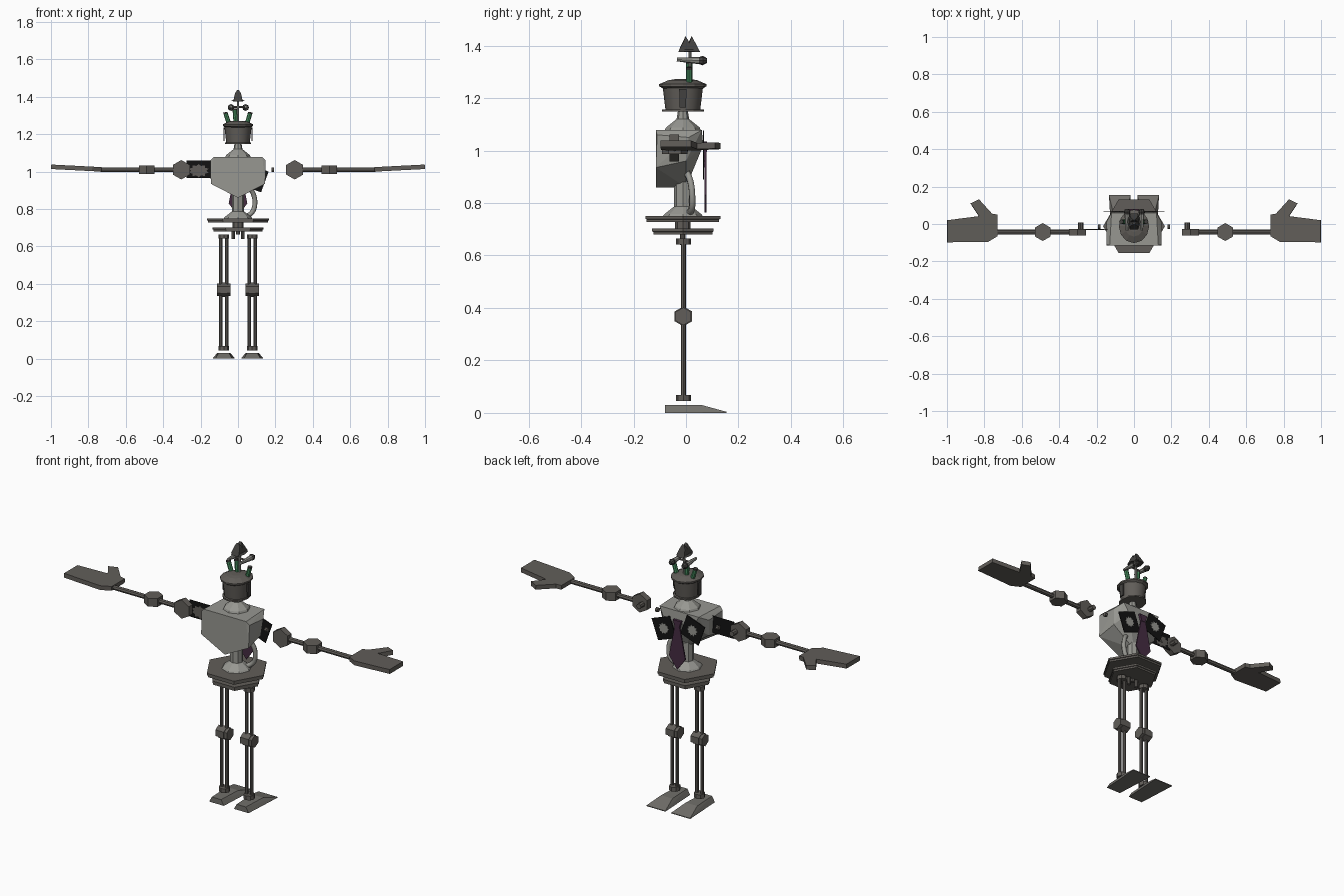
import bpy, bmesh, math
from mathutils import Vector

cube = bpy.data.objects.get("Cube")
if cube:
    bpy.data.objects.remove(cube, do_unlink=True)


def material(name, rgb):
    m = bpy.data.materials.new(name)
    m.use_nodes = True
    m.diffuse_color = (*rgb, 1)
    b = m.node_tree.nodes["Principled BSDF"]
    b.inputs["Base Color"].default_value = (*rgb, 1)
    b.inputs["Roughness"].default_value = 0.7
    return m


LIGHT = material("light steel", (0.31, 0.31, 0.285))
STEEL = material("worn steel", (0.12, 0.111, 0.1))
FOOT = material("foot steel", (0.165, 0.16, 0.145))
DARK = material("dark steel", (0.055, 0.053, 0.05))
BLACK = material("black panel", (0.006, 0.006, 0.006))
PURPLE = material("purple cloth", (0.06, 0.025, 0.055))
GREEN = material("green glass", (0.06, 0.26, 0.11))


def finish(name, bm, mat, smooth=False):
    bmesh.ops.recalc_face_normals(bm, faces=bm.faces)
    me = bpy.data.meshes.new(name)
    bm.to_mesh(me)
    bm.free()
    me.materials.append(mat)
    ob = bpy.data.objects.new(name, me)
    bpy.context.collection.objects.link(ob)
    if smooth:
        bpy.ops.object.select_all(action="DESELECT")
        ob.select_set(True)
        bpy.context.view_layer.objects.active = ob
        bpy.ops.object.shade_smooth_by_angle(angle=math.radians(40))


def rod(name, a, b, r1, mat, r2=None, n=8):
    """Prism or cone from point a to point b."""
    a, b = Vector(a), Vector(b)
    bm = bmesh.new()
    bmesh.ops.create_cone(bm, cap_ends=True, segments=n, radius1=r1,
                          radius2=r1 if r2 is None else r2, depth=(b - a).length)
    q = (b - a).to_track_quat("Z", "Y").to_matrix()
    for v in bm.verts:
        v.co = q @ v.co + (a + b) / 2
    finish(name, bm, mat)


def lathe(name, profile, mat, n=12, smooth=False, squash=1):
    """Turned solid about the body axis from (radius, height) pairs."""
    bm = bmesh.new()
    rings = [[bm.verts.new((r * squash * math.cos(math.tau * i / n),
                            Y + r * math.sin(math.tau * i / n), z))
              for i in range(n)] for r, z in profile]
    for lo, hi in zip(rings, rings[1:]):
        for i in range(n):
            j = (i + 1) % n
            bm.faces.new((lo[i], lo[j], hi[j], hi[i]))
    bm.faces.new(rings[0])
    bm.faces.new(rings[-1])
    finish(name, bm, mat, smooth)


def hull(name, points, mat):
    bm = bmesh.new()
    for p in points:
        bm.verts.new(p)
    bmesh.ops.convex_hull(bm, input=bm.verts)
    bmesh.ops.dissolve_limit(bm, angle_limit=0.02, verts=bm.verts, edges=bm.edges)
    finish(name, bm, mat)


def slab(name, outline, origin, u, v, thick, mat):
    """Flat outline extruded along the normal of the u, v plane."""
    u, v = Vector(u).normalized(), Vector(v).normalized()
    n = u.cross(v)
    bm = bmesh.new()
    f = bm.faces.new([bm.verts.new(Vector(origin) + u * x + v * y) for x, y in outline])
    for g in bmesh.ops.extrude_face_region(bm, geom=[f])["geom"]:
        if isinstance(g, bmesh.types.BMVert):
            g.co += n * thick
    finish(name, bm, mat)


def gear_outline(r, teeth=10):
    radii = [r * (1 if i % 2 else 0.75) for i in range(teeth * 2)]
    return [(q * math.cos(math.pi * i / teeth), q * math.sin(math.pi * i / teeth))
            for i, q in enumerate(radii)]


def both(points):
    return [(s * x, y, z) for x, y, z in points for s in (-1, 1)]


X, UP = Vector((1, 0, 0)), Vector((0, 0, 1))
Y = -0.012

# Torso and collar
hull("torso", both([(0.13, -0.115, 1.078), (0.12, 0.06, 1.078), (0.148, -0.11, 1.06),
                    (0.148, 0.01, 1.05), (0.145, -0.115, 0.935), (0.0, -0.115, 0.86),
                    (0.0, 0.0, 0.86), (0.09, 0.066, 1.02), (0.14, 0.0, 0.96)]), LIGHT)
lathe("collar", [(0.07, 1.075), (0.064, 1.088), (0.024, 1.12), (0.019, 1.15)], LIGHT, 8)

# Upright chest panels with gears, turned outward at the top
for s, z, label in ((1, 0.965, "left"), (-1, 1.0, "right")):
    c = Vector((s * 0.088, 0.064, z))
    a = math.radians(20 * s)
    u = X * -math.cos(a) + UP * math.sin(a)
    v = X * math.sin(a) + UP * math.cos(a)
    d = 0.059
    slab(label + "_chest_panel", [(-d, -d), (d, -d), (d, d), (-d, d)], c, u, v, 0.004, BLACK)
    slab(label + "_chest_gear", gear_outline(0.031), c + Vector((0, 0.004, 0)),
         u, v, 0.002, LIGHT)
    rod(label + "_shoulder_nub", (s * 0.178, -0.015, 1.01), (s * 0.193, -0.015, 1.01),
        0.012, STEEL)

# Patterned plate joining the right shoulder
slab("right_shoulder_plate", [(-0.07, -0.047), (0.07, -0.047), (0.07, 0.047), (-0.07, 0.047)],
     (-0.205, -0.028, 1.013), X, UP, 0.002, BLACK)
for y in (-0.028, -0.029):
    slab("right_shoulder_gear", [(x * 1.3, z * 0.85) for x, z in gear_outline(0.042)],
         (-0.21, y, 1.005), X, UP, 0.002, STEEL)

# Tie
slab("tie", [(-0.015, 1.0), (-0.05, 0.83), (0, 0.763), (0.05, 0.83), (0.015, 1.0)],
     (0, 0.078, 0), X, UP, 0.007, PURPLE)
slab("tie_knot", [(-0.012, 0.995), (-0.025, 1.035), (0.025, 1.035), (0.012, 0.995)],
     (0, 0.08, 0), X, UP, 0.014, PURPLE)

# Waist, spine and stepped hip plates
lathe("waist_cone", [(0.078, 0.748), (0.07, 0.758), (0.033, 0.787)], LIGHT, 8)
lathe("spine", [(0.033, 0.78), (0.033, 0.89)], LIGHT, 8)
lathe("upper_hip_plate", [(0.16, 0.728), (0.16, 0.738), (0.165, 0.739), (0.165, 0.75)], STEEL, 6)
lathe("hip_post", [(0.03, 0.69), (0.03, 0.735)], STEEL, 8)
lathe("lower_hip_plate", [(0.13, 0.68), (0.13, 0.69), (0.135, 0.691), (0.135, 0.702)], STEEL, 6)
for x in (-0.025, 0, 0.025):
    rod("hip_peg", (x, Y, 0.64 if x else 0.665), (x, Y, 0.685), 0.01, STEEL)

# Hose at the waist
curve = bpy.data.curves.new("waist_hose", "CURVE")
curve.dimensions = "3D"
curve.bevel_depth = 0.013
curve.bevel_resolution = 1
spline = curve.splines.new("NURBS")
path = [(0.055, 0.0, 0.92), (0.085, 0.02, 0.89), (0.1, 0.025, 0.82), (0.075, 0.025, 0.77),
        (0.04, 0.01, 0.76)]
spline.points.add(len(path) - 1)
for p, co in zip(spline.points, path):
    p.co = (*co, 1)
spline.use_endpoint_u = True
curve.materials.append(LIGHT)
bpy.context.collection.objects.link(bpy.data.objects.new("waist_hose", curve))

# Head
lathe("head", [(0.066, 1.152), (0.077, 1.245)], STEEL, 12, True, 0.95)
lathe("chin_rim", [(0.08, 1.148), (0.08, 1.156)], STEEL, 12, squash=0.86)
lathe("head_cap", [(0.074, 1.235), (0.09, 1.245), (0.09, 1.253), (0.055, 1.268), (0.03, 1.272)],
      STEEL, 12, squash=0.9)
for s in (-1, 1):
    slab("head_side_strip", [(-0.012, 1.165), (0.012, 1.165), (0.014, 1.235), (-0.014, 1.235)],
         (s * 0.071, Y, 0), (0, 1, 0), UP, s * 0.007, DARK)

# Glass tubes
for x, lean, top in ((-0.05, -0.016, 1.318), (-0.012, -0.005, 1.338), (0.05, 0.014, 1.318)):
    rod("glass_tube", (x, 0.012, 1.262), (x + lean, 0.012, top - 0.008), 0.012, GREEN)
    rod("tube_tip", (x + lean, 0.012, top - 0.009), (x + lean * 1.1, 0.012, top), 0.012, DARK)

# Eye stalk, eyes and hat
rod("eye_stalk", (0, 0.015, 1.265), (0, 0.015, 1.385), 0.006, LIGHT)
rod("eye_bar", (-0.04, 0.015, 1.345), (0.04, 0.015, 1.345), 0.005, STEEL)
for x in (-0.037, 0.041):
    rod("eye_tube", (x, -0.035, 1.347), (x, 0.05, 1.343), 0.007, LIGHT, 0.014)
    rod("eye_bulb", (x, 0.048, 1.343), (x, 0.064, 1.343), 0.013, DARK, 0.018)
    rod("eye_lens", (x, 0.064, 1.343), (x, 0.08, 1.343), 0.018, DARK, 0.009)
hull("hat_brim", both([(0.022, -0.03, 1.375), (0.036, 0.012, 1.378), (0.022, 0.055, 1.375),
                       (0.015, -0.022, 1.39), (0.015, 0.045, 1.39)]), DARK)
for y0, y1, peak in ((-0.027, 0.032, -0.002), (-0.005, 0.05, 0.022)):
    hull("hat_crown", both([(0.024, y0, 1.383), (0.024, y1, 1.383), (0.017, peak - 0.007, 1.415),
                            (0.017, peak + 0.012, 1.412), (0.006, peak, 1.436)]), DARK)

for s, label in ((1, "left_"), (-1, "right_")):
    # Arm
    cx, ay, az = 0.303 * s, -0.043, 1.01
    rod(label + "shoulder_joint", (cx, -0.062, az), (cx, -0.027, az), 0.052, STEEL, n=6)
    rod(label + "shoulder_pin", (0.285 * s, -0.03, az), (0.285 * s, 0.008, az), 0.014, STEEL)
    rod(label + "arm_rod", (0.34 * s, ay, az), (0.735 * s, ay, az), 0.013, STEEL)
    rod(label + "elbow", (0.488 * s, ay, az - 0.023), (0.488 * s, ay, az + 0.023), 0.048,
        STEEL, n=6)

    # Hand with thumb, rising toward the fingertips
    outline = [(0, 0.05), (0, -0.065), (0.05, -0.095), (0.27, -0.098), (0.27, 0.02), (0.1, 0.042),
               (0.145, 0.11), (0.1, 0.132), (0.03, 0.055)]
    slab(label + "hand", outline, (0.73 * s, 0, 1.0), (s * 0.27, 0, 0.014), (0, 1, 0),
         0.024 * s, STEEL)

    # Leg
    lx, ly = 0.076 * s, -0.01
    for dx in (-0.016, 0.016):
        rod(label + "leg_rod", (lx + dx, ly, 0.06), (lx + dx, ly, 0.655), 0.0095, STEEL)
    for z0, z1 in ((0.045, 0.068), (0.642, 0.665)):
        rod(label + "leg_clamp", (lx, ly, z0), (lx, ly, z1), 0.029, STEEL)
    rod(label + "knee", (lx - 0.035, ly, 0.368), (lx + 0.035, ly, 0.368), 0.034, STEEL, n=6)
    rod(label + "knee_band", (lx - 0.018, ly, 0.368), (lx + 0.018, ly, 0.368), 0.038, STEEL, n=6)

    # Foot
    hull(label + "foot", [(lx + x, y, z) for x, y, z in both([
        (0.045, -0.08, 0), (0.028, -0.08, 0.03), (0.035, 0.06, 0.03),
        (0.058, 0.155, 0.004), (0.058, 0.155, 0)])], FOOT)
